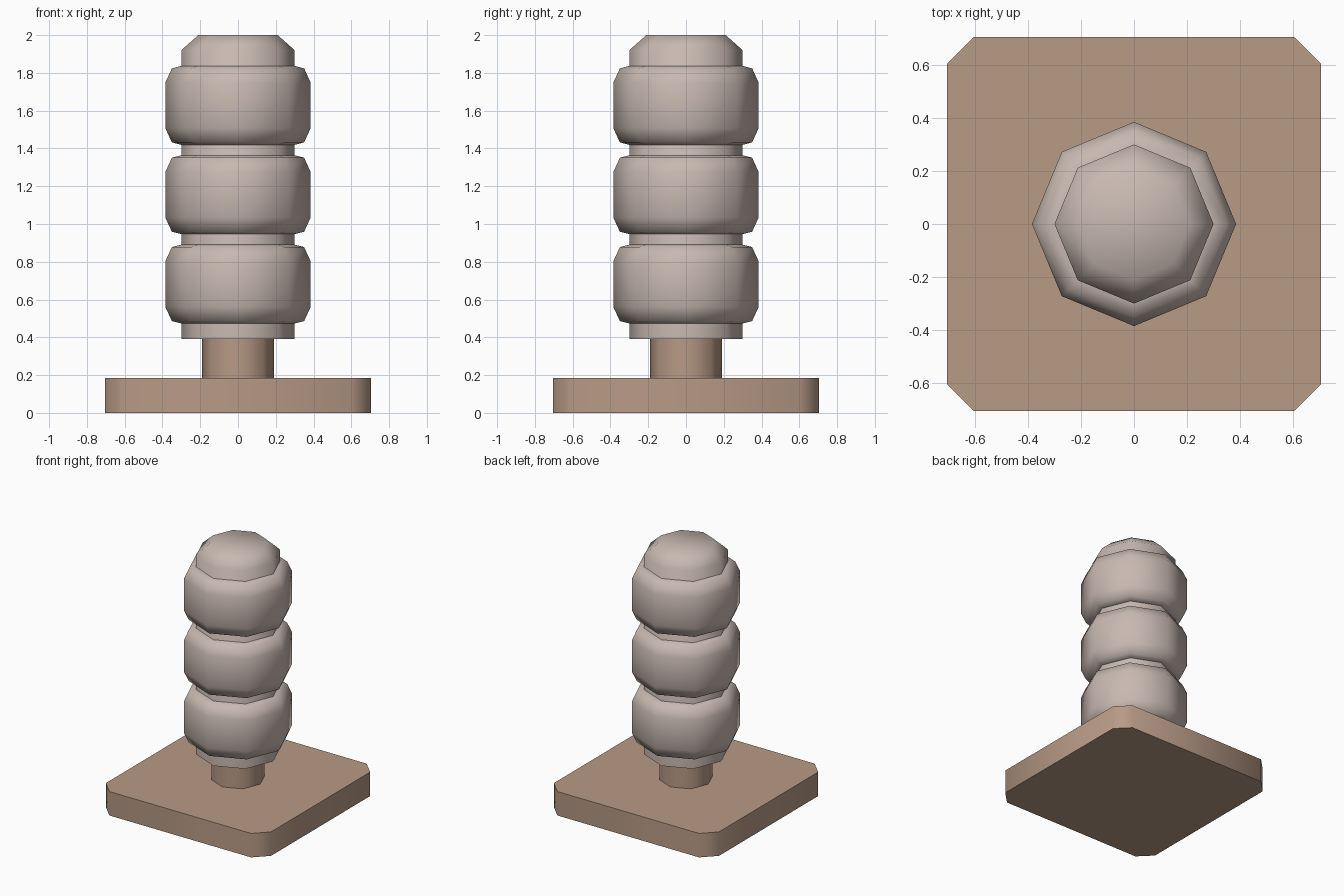
import bpy
import bmesh
from math import cos, sin, pi, radians

default = bpy.data.objects.get("Cube")
if default:
    bpy.data.objects.remove(default, do_unlink=True)


def material(name, rgb):
    mat = bpy.data.materials.new(name)
    mat.use_nodes = True
    color = (*rgb, 1.0)
    mat.diffuse_color = color
    mat.node_tree.nodes["Principled BSDF"].inputs["Base Color"].default_value = color
    return mat


def stack(name, outlines, mat):
    """Skin a closed solid through a stack of matching horizontal outlines."""
    bm = bmesh.new()
    rings = [[bm.verts.new(p) for p in outline] for outline in outlines]
    count = len(rings[0])
    for low, high in zip(rings, rings[1:]):
        for i in range(count):
            j = (i + 1) % count
            bm.faces.new((low[i], low[j], high[j], high[i]))
    bm.faces.new(rings[0][::-1])
    bm.faces.new(rings[-1])
    mesh = bpy.data.meshes.new(name)
    bm.to_mesh(mesh)
    bm.free()
    mesh.materials.append(mat)
    obj = bpy.data.objects.new(name, mesh)
    bpy.context.collection.objects.link(obj)
    bpy.ops.object.select_all(action="DESELECT")
    obj.select_set(True)
    bpy.context.view_layer.objects.active = obj
    bpy.ops.object.shade_smooth_by_angle(angle=radians(60))
    return obj


def octagon(r, z):
    return [(r * cos(i * pi / 4), r * sin(i * pi / 4), z) for i in range(8)]


def lathe(name, profile, mat):
    return stack(name, [octagon(r, z) for r, z in profile], mat)


wood = material("brown wood", (0.48, 0.325, 0.24))
padding = material("pale grey padding", (0.58, 0.485, 0.44))

# Square base plate with clipped corners
half, clip = 0.705, 0.605
plan = [(half, -clip), (half, clip), (clip, half), (-clip, half),
        (-half, clip), (-half, -clip), (-clip, -half), (clip, -half)]
stack("base_plate", [[(x, y, z) for x, y in plan] for z in (0, 0.185)], wood)

# Short post
lathe("post", [(0.19, 0.18), (0.19, 0.40)], wood)

# Inner column with a bevelled top
lathe("core", [(0.30, 0.39), (0.30, 1.92), (0.21, 2.0)], padding)

# Three rounded padded rings
half_profile = [(0.295, 0.21), (0.35, 0.196), (0.385, 0.12)]
for index in range(3):
    middle = 0.682 + 0.473 * index
    lower = [(r, middle - h) for r, h in half_profile]
    upper = [(r, middle + h) for r, h in reversed(half_profile)]
    lathe(f"padded_ring_{index + 1}", lower + upper, padding)
